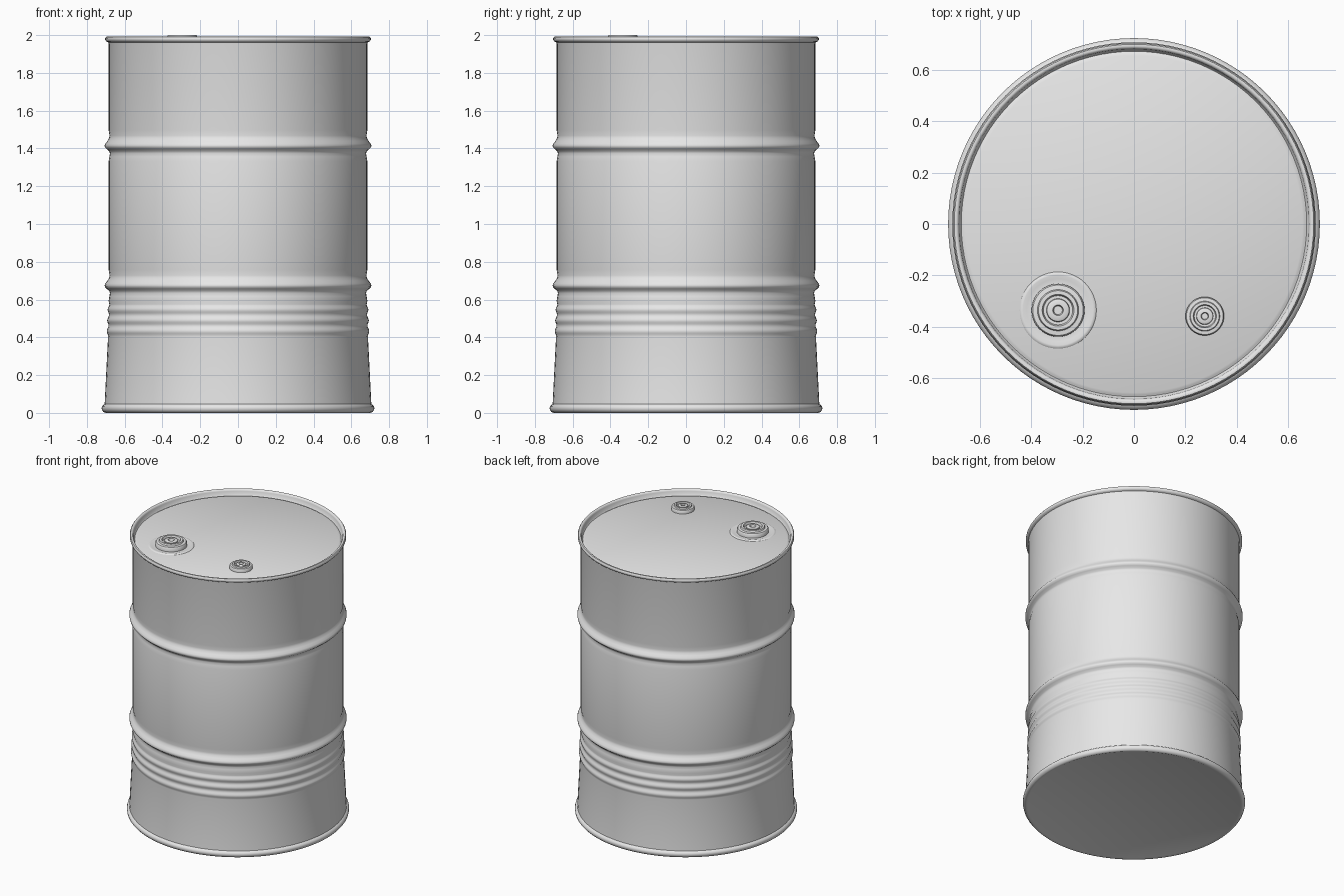
import bpy, bmesh, math

if "Cube" in bpy.data.objects:
    bpy.data.objects.remove(bpy.data.objects["Cube"])

SEGMENTS = 96

steel = bpy.data.materials.new("grey_steel")
steel.diffuse_color = (0.8, 0.8, 0.8, 1)
steel.use_nodes = True
steel.node_tree.nodes["Principled BSDF"].inputs["Base Color"].default_value = steel.diffuse_color


def lathe(name, profile, segments, location=(0, 0, 0)):
    """Revolve an (radius, height) profile about z; zero radius closes the ends."""
    bm = bmesh.new()
    rings = []
    for r, z in profile:
        if r == 0:
            rings.append([bm.verts.new((0, 0, z))] * segments)
        else:
            rings.append([bm.verts.new((r * math.cos(a), r * math.sin(a), z))
                          for a in (2 * math.pi * i / segments for i in range(segments))])
    for low, high in zip(rings, rings[1:]):
        for i in range(segments):
            j = (i + 1) % segments
            corners = [low[i], low[j], high[j], high[i]]
            bm.faces.new(list(dict.fromkeys(corners)))
    bmesh.ops.recalc_face_normals(bm, faces=bm.faces)
    mesh = bpy.data.meshes.new(name)
    bm.to_mesh(mesh)
    bm.free()
    mesh.materials.append(steel)
    obj = bpy.data.objects.new(name, mesh)
    bpy.context.collection.objects.link(obj)
    obj.location = location
    bpy.ops.object.select_all(action='DESELECT')
    obj.select_set(True)
    bpy.context.view_layer.objects.active = obj
    bpy.ops.object.shade_smooth_by_angle(angle=math.radians(42))
    return obj


def hoop(z):
    """Rolled hoop: narrow neck, rounded crest, narrow neck."""
    shape = [(0.685, -0.08), (0.681, -0.055), (0.678, -0.038), (0.682, -0.026),
             (0.696, -0.015), (0.705, -0.005), (0.706, 0.004), (0.702, 0.014),
             (0.692, 0.027), (0.683, 0.042), (0.680, 0.056), (0.685, 0.085)]
    return [(r, z + dz) for r, dz in shape]


# Flared lower wall with three shallow ripples
ripples = []
for k in range(25):
    z = 0.405 + 0.17 * k / 24
    taper = 0.692 - 0.007 * k / 24
    ripples.append((taper + 0.004 * math.sin(2 * math.pi * 3 * k / 24 - math.pi / 2), z))

# Rolled bottom chime
bottom = [(0, 0.004), (0.69, 0.004), (0.70, 0.0), (0.712, 0.004), (0.720, 0.014),
          (0.722, 0.025), (0.719, 0.036), (0.711, 0.043), (0.706, 0.046)]

# Rolled top chime and recessed lid
top = [(0.685, 1.955), (0.687, 1.962), (0.697, 1.966), (0.703, 1.974), (0.703, 1.984),
       (0.698, 1.991), (0.690, 1.992), (0.683, 1.988), (0.680, 1.980), (0.677, 1.957),
       (0.671, 1.950), (0.664, 1.953), (0.655, 1.957), (0, 1.957)]

lathe("drum_body", bottom + ripples + hoop(0.672) + hoop(1.412) + top, SEGMENTS)


def bung(name, x, y, radius, height):
    """Screw plug: raised collar, sunken groove, hub with a small socket."""
    shape = [(1.0, 0), (1.0, 0.55), (0.95, 0.72), (0.78, 0.76), (0.74, 1.0),
             (0.60, 1.0), (0.55, 0.6), (0.44, 0.6), (0.42, 0.88), (0.36, 0.95),
             (0.20, 0.95), (0.16, 0.55), (0, 0.55)]
    lathe(name, [(r * radius, z * height) for r, z in shape], 40, (x, y, 1.956))


# Large filler plug on its raised seat, and small vent plug
lathe("filler_seat", [(0.150, 0), (0.145, 0.005), (0.136, 0.006), (0.122, 0.002),
                      (0.105, 0.002), (0, 0.002)], 48, (-0.295, -0.335, 1.956))
bung("filler_plug", -0.295, -0.335, 0.103, 0.044)
bung("vent_plug", 0.275, -0.358, 0.075, 0.034)
